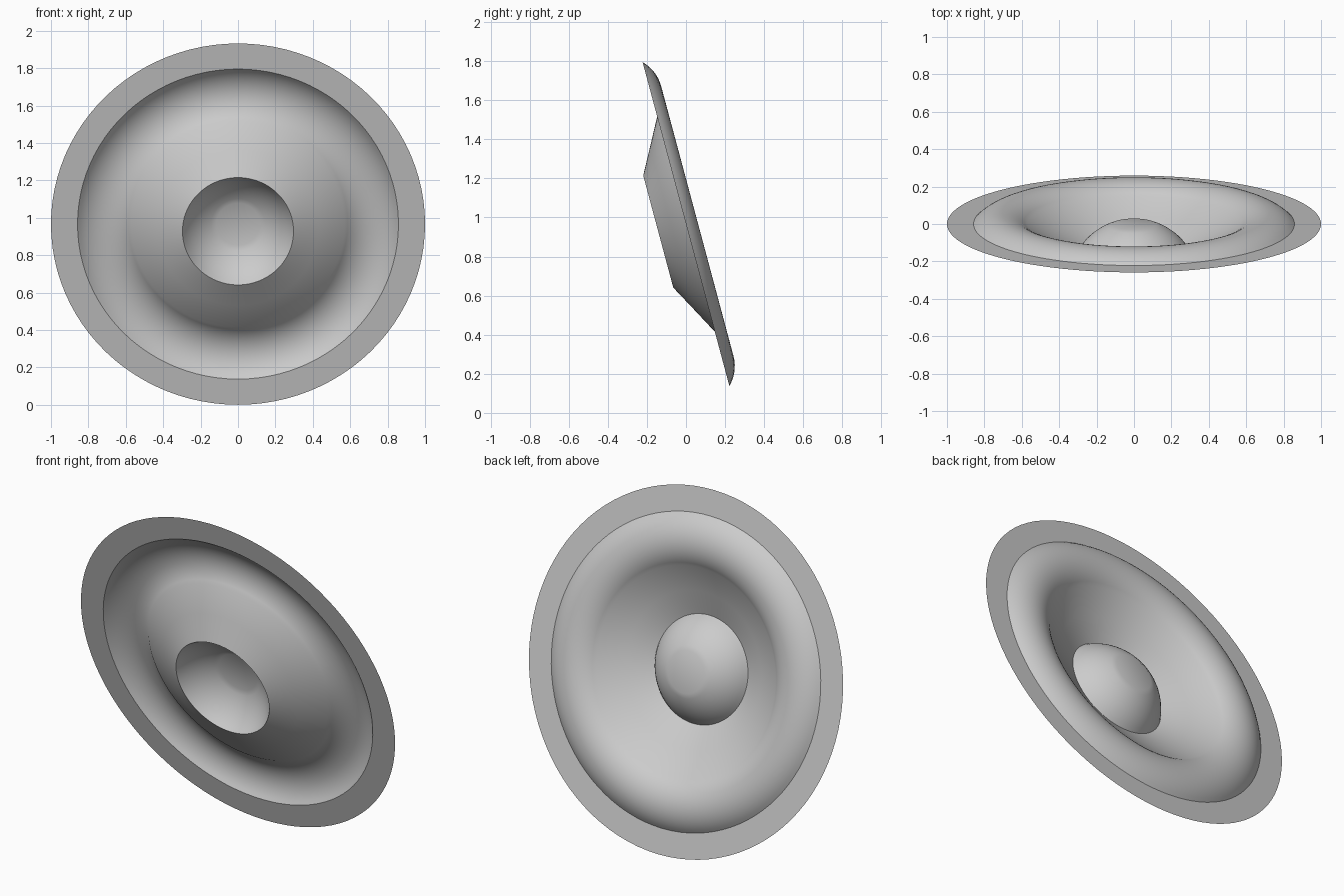
import bpy, bmesh, math
from mathutils import Matrix

if "Cube" in bpy.data.objects:
    bpy.data.objects.remove(bpy.data.objects["Cube"])

TILT = math.radians(105)   # facing forward, leaning 15 degrees down
SEG = 96
PLACE = Matrix.Translation((0, 0, math.sin(TILT))) @ Matrix.Rotation(TILT, 4, 'X')


def arc(r0, r1, d, sag, n):
    """Circular arc hanging between radii r0 and r1, sagging below depth d."""
    half, mid = (r1 - r0) / 2, (r0 + r1) / 2
    R = (half * half + sag * sag) / (2 * sag)
    a = math.asin(half / R)
    return [(mid + R * math.sin(t), d - sag + R - R * math.cos(t))
            for t in (a * (2 * i / n - 1) for i in range(n + 1))]


def revolve(name, profile, angle=30):
    """Spin a (radius, depth) profile around the speaker axis."""
    bm = bmesh.new()
    rings = []
    for r, d in profile:
        if r < 1e-5:
            rings.append([bm.verts.new((0, 0, d))] * SEG)
        else:
            rings.append([bm.verts.new((r * math.cos(2 * math.pi * k / SEG),
                                        r * math.sin(2 * math.pi * k / SEG), d))
                          for k in range(SEG)])
    for a, b in zip(rings, rings[1:]):
        for k in range(SEG):
            j = (k + 1) % SEG
            quad = [a[k], b[k], b[j], a[j]]
            bm.faces.new(list(dict.fromkeys(quad)))
    bm.normal_update()
    me = bpy.data.meshes.new(name)
    bm.to_mesh(me)
    bm.free()
    me.transform(PLACE)
    ob = bpy.data.objects.new(name, me)
    bpy.context.collection.objects.link(ob)
    bpy.context.view_layer.objects.active = ob
    bpy.ops.object.select_all(action='DESELECT')
    ob.select_set(True)
    bpy.ops.object.shade_smooth_by_angle(angle=math.radians(angle))


# Flat mounting rim
revolve("rim", [(0.858, 0), (1.0, 0)])

# Cone flowing into the rolled surround
revolve("cone_and_surround",
        [(0.297, 0.147), (0.43, 0.075)] + arc(0.57, 0.858, 0, 0.06, 14), 60)

# Inward-curving dust cap with a flattened centre
bowl = [p for p in arc(-0.297, 0.297, 0.147, 0.166, 24) if p[0] > 0.1]
revolve("dust_cap", [(0, bowl[0][1]), *bowl], 60)
